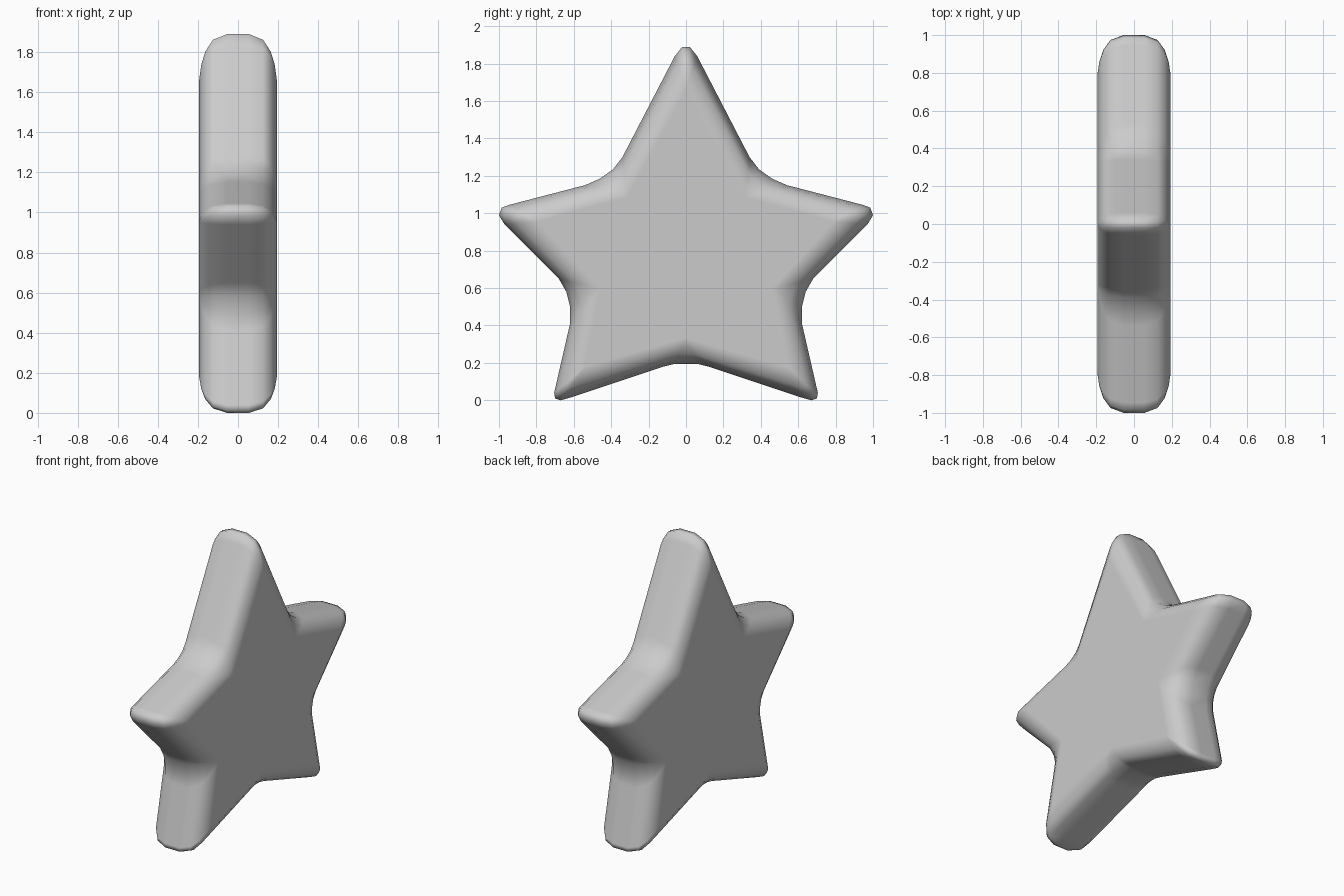
import bpy, bmesh

if "Cube" in bpy.data.objects:
    bpy.data.objects.remove(bpy.data.objects["Cube"])

# Right half of the star: each corner is (inset corner on the flat face, rounded rim points), as (y, z)
corners = [
    ((0.0, 1.66), [(0.02, 1.89), (0.06, 1.84)]),
    ((0.315, 1.087), [(0.34, 1.30), (0.39, 1.235), (0.46, 1.185), (0.54, 1.15)]),
    ((0.79, 0.955), [(0.945, 1.045), (0.985, 1.03), (1.0, 0.99), (0.97, 0.94)]),
    ((0.457, 0.597), [(0.68, 0.65), (0.64, 0.58), (0.62, 0.50), (0.62, 0.41)]),
    ((0.54, 0.18), [(0.705, 0.04), (0.70, 0.01), (0.67, 0.0), (0.60, 0.02)]),
    ((0.0, 0.335), [(0.12, 0.18), (0.06, 0.195)]),
]
half = [(p, inner) for inner, pts in corners for p in pts]
outline = half + [((-p[0], p[1]), (-i[0], i[1])) for p, i in reversed(half)]

# Rounded edge: (x, share of the way from the rim to the inset corner)
side = [(0.055, 0.0), (0.125, 0.125), (0.163, 0.375), (0.183, 0.66), (0.194, 1.0)]
layers = [(-x, t) for x, t in reversed(side)] + side

bm = bmesh.new()
rings = []
for x, t in layers:
    rings.append([bm.verts.new((x, p[0] + (i[0] - p[0]) * t, p[1] + (i[1] - p[1]) * t))
                  for p, i in outline])
n = len(outline)
for a, b in zip(rings, rings[1:]):
    for k in range(n):
        m = (k + 1) % n
        bm.faces.new((a[k], a[m], b[m], b[k]))
bmesh.ops.remove_doubles(bm, verts=bm.verts, dist=0.0005)

# Flat star faces on both sides
bmesh.ops.holes_fill(bm, edges=[e for e in bm.edges if e.is_boundary], sides=0)
bmesh.ops.recalc_face_normals(bm, faces=bm.faces)
for f in bm.faces:
    f.smooth = True

mesh = bpy.data.meshes.new("star")
bm.to_mesh(mesh)
bm.free()
star = bpy.data.objects.new("star", mesh)
bpy.context.collection.objects.link(star)

# Keep the large faces flat while the rounded rim stays smooth
star.modifiers.new("face_weighting", 'WEIGHTED_NORMAL').weight = 80
